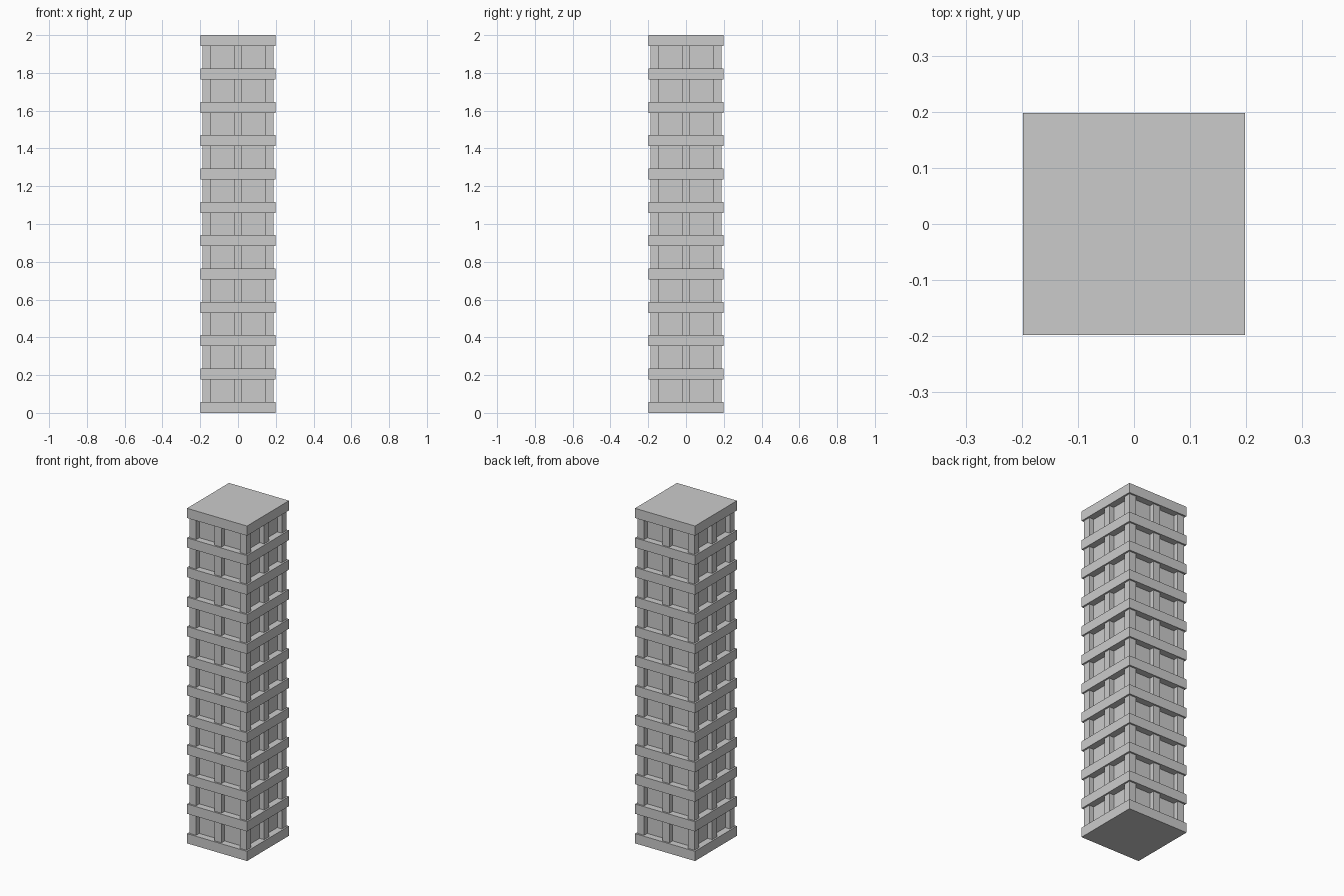
import bpy, bmesh

if "Cube" in bpy.data.objects:
    bpy.data.objects.remove(bpy.data.objects["Cube"])

HALF = 0.198      # half width of the floor bands
BODY = 0.188      # half width of the pier faces
PANE = 0.158      # distance of the window panes from the axis
WIN_IN, WIN_OUT = 0.022, 0.145   # window edges from the face centre
HEIGHT, BAND, FLOORS = 2.0, 0.058, 11
PITCH = (HEIGHT - BAND) / FLOORS


def four_sides(points):
    """Repeat one side's plan points around the tower."""
    ring = []
    for _ in range(4):
        ring += points
        points = [(-y, x) for x, y in points]
    return ring


# plan outlines: plain square band, and storey with two recessed windows per side
band_plan = four_sides([(-HALF, -HALF)])
storey_plan = four_sides([
    (-BODY, -BODY), (-WIN_OUT, -BODY), (-WIN_OUT, -PANE), (-WIN_IN, -PANE),
    (-WIN_IN, -BODY), (WIN_IN, -BODY), (WIN_IN, -PANE), (WIN_OUT, -PANE),
    (WIN_OUT, -BODY)])

bm = bmesh.new()


def ring(plan, z):
    return [bm.verts.new((x, y, z)) for x, y in plan]


def walls(low, high):
    n = len(low)
    for i in range(n):
        j = (i + 1) % n
        bm.faces.new((low[i], low[j], high[j], high[i]))


def ledge(square, outline):
    """Flat strips (sills and soffits) between a band and a storey."""
    k = len(outline) // 4
    for s in range(4):
        inner = [outline[(s * k + i) % len(outline)] for i in range(k + 1)]
        bm.faces.new([square[s], square[(s + 1) % 4]] + inner[::-1])


# stack bands and storeys
previous = None
for f in range(FLOORS + 1):
    z = f * PITCH
    low, high = ring(band_plan, z), ring(band_plan, z + BAND)
    walls(low, high)
    if previous:
        ledge(low, previous)
    else:
        bm.faces.new(low[::-1])        # base
    if f < FLOORS:
        bottom = ring(storey_plan, z + BAND)
        top = ring(storey_plan, z + PITCH)
        ledge(high, bottom)
        walls(bottom, top)
        previous = top
    else:
        bm.faces.new(high)             # roof

bmesh.ops.recalc_face_normals(bm, faces=bm.faces)
mesh = bpy.data.meshes.new("tower_block")
bm.to_mesh(mesh)
bm.free()
bpy.context.collection.objects.link(bpy.data.objects.new("tower_block", mesh))
